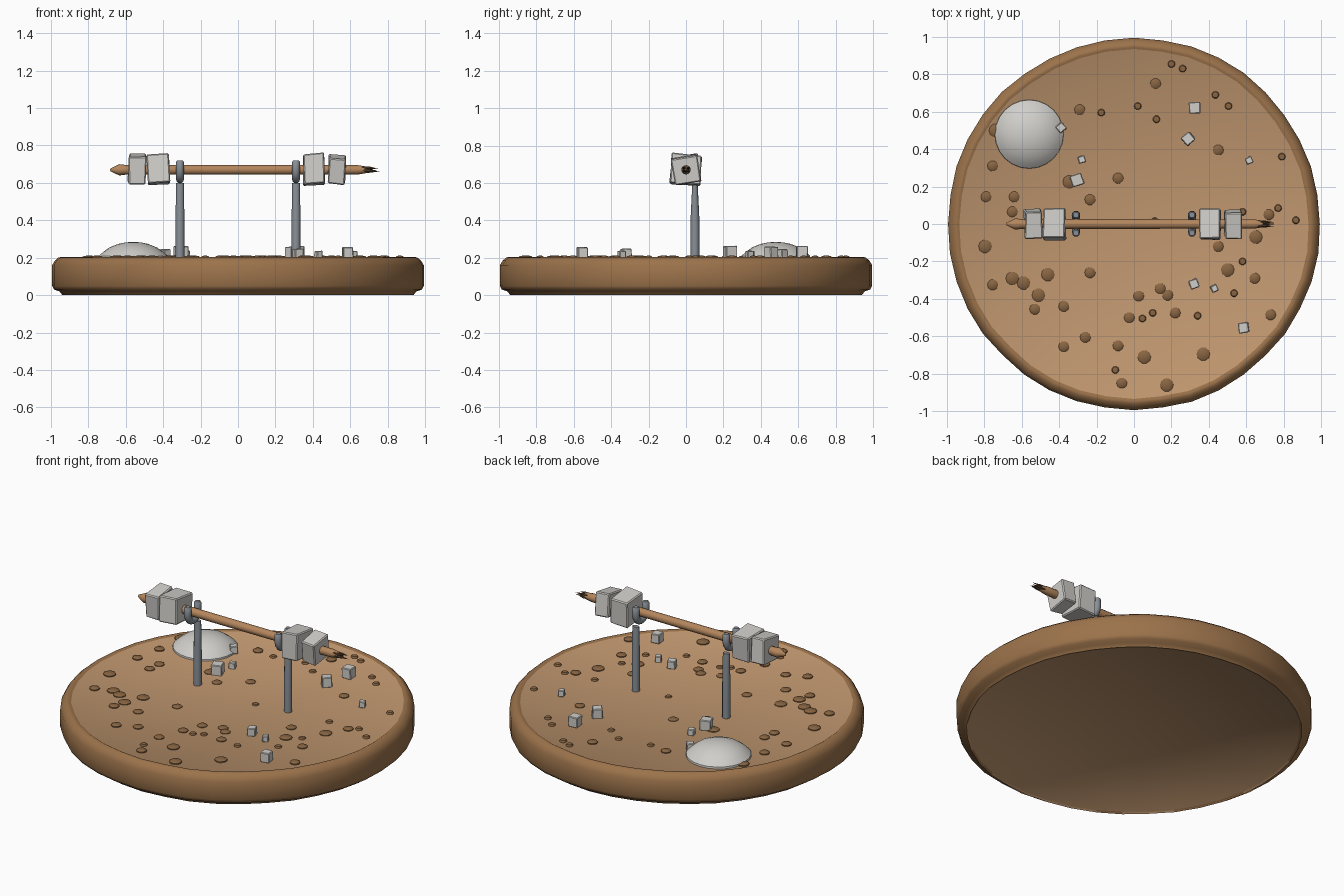
import bpy, bmesh, math, random
from mathutils import Matrix, Vector

if "Cube" in bpy.data.objects:
    bpy.data.objects.remove(bpy.data.objects["Cube"])
random.seed(4)


def mat(name, r, g, b):
    m = bpy.data.materials.new(name)
    m.diffuse_color = (r, g, b, 1)
    m.use_nodes = True
    m.node_tree.nodes["Principled BSDF"].inputs["Base Color"].default_value = m.diffuse_color
    return m


SAND = mat("sand", .53, .31, .16)
EARTH = mat("earth brown", .33, .17, .07)
PEBBLE = mat("pebble brown", .25, .13, .055)
WOOD = mat("wood", .46, .24, .11)
DARK = mat("dark wood", .10, .055, .03)
STONE = mat("stone", .63, .62, .59)
METAL = mat("metal", .25, .28, .31)


def finish(bm, name, mats, angle=None):
    bmesh.ops.recalc_face_normals(bm, faces=bm.faces)
    me = bpy.data.meshes.new(name)
    bm.to_mesh(me)
    bm.free()
    for m in mats:
        me.materials.append(m)
    ob = bpy.data.objects.new(name, me)
    bpy.context.collection.objects.link(ob)
    if angle:
        bpy.ops.object.select_all(action='DESELECT')
        ob.select_set(True)
        bpy.context.view_layer.objects.active = ob
        bpy.ops.object.shade_smooth_by_angle(angle=math.radians(angle))
    return ob


def lathe(bm, profile, n, M=Matrix(), jitter=0, sy=None):
    """Rings of (radius, height) around z, closed at both ends; sy flattens rings in y."""
    wob = [random.uniform(-jitter, jitter) for _ in range(n)]
    rings = []
    for k, (r, z) in enumerate(profile):
        if r == 0:
            rings.append([bm.verts.new(M @ Vector((0, 0, z)))])
            continue
        f = sy[k] if sy else 1
        ring = []
        for i in range(n):
            a = 2 * math.pi * i / n
            rr = r + wob[i]
            ring.append(bm.verts.new(M @ Vector((rr * math.cos(a), rr * f * math.sin(a), z))))
        rings.append(ring)
    for A, B in zip(rings, rings[1:]):
        for i in range(n):
            j = (i + 1) % n
            if len(A) == 1:
                bm.faces.new((A[0], B[i], B[j]))
            elif len(B) == 1:
                bm.faces.new((A[i], A[j], B[0]))
            else:
                bm.faces.new((A[i], A[j], B[j], B[i]))


def stone_block(bm, centre, size, M_rot, skew=0, bevel=.006):
    """Slightly uneven bevelled block."""
    b = bmesh.new()
    bmesh.ops.create_cube(b, size=1)
    for v in b.verts:
        v.co = Vector(v.co[i] * size[i] + random.uniform(-skew, skew) for i in range(3))
    bmesh.ops.bevel(b, geom=b.edges[:], offset=bevel, segments=1, affect='EDGES')
    b.transform(Matrix.Translation(centre) @ M_rot)
    tmp = bpy.data.meshes.new("tmp")
    b.to_mesh(tmp)
    b.free()
    bm.from_mesh(tmp)
    bpy.data.meshes.remove(tmp)


# round earth base: brown rim, sandy top and underside
bm = bmesh.new()
lathe(bm, [(0, .01), (.93, .01), (.94, 0), (.955, .02), (.985, .03), (.995, .05), (.995, .16),
           (.98, .185), (.96, .202), (.945, .204), (.935, .198), (0, .204)], 40, jitter=.004)
for f in bm.faces:
    c = f.calc_center_median()
    f.material_index = 1 if math.hypot(c.x, c.y) > .933 else 0
finish(bm, "earth_base", [SAND, EARTH], 50)

# flat pebbles scattered on the ground
big = [(-.74, .5), (-.65, -.29), (-.46, -.27), (-.51, -.38), (-.795, -.12), (-.59, -.315), (.5, -.245),
       (.055, -.71), (.37, -.695), (.175, -.86), (-.345, .225), (.65, -.07)]
medium = [(.115, .75), (-.29, .61), (-.755, .31), (-.79, .145), (-.64, .145), (-.65, .065), (-.235, .13),
          (-.085, .245), (-.235, -.26), (-.755, -.325), (-.53, -.455), (-.375, -.44), (.025, -.385),
          (-.025, -.5), (.22, -.475), (.14, -.345), (.18, -.38), (-.375, -.655), (-.26, -.605),
          (-.085, -.65), (-.065, -.85), (.645, -.29), (.73, -.485), (.45, .395), (.45, -.12), (.72, .05)]
small = [(.2, .855), (.26, .83), (.02, .63), (.12, .56), (-.175, .595), (.505, .63), (.435, .69), (.79, .36),
         (.865, .02), (.77, .085), (.58, .065), (.58, -.2), (.535, -.37), (.34, -.49), (.1, -.475),
         (.045, -.505), (-.1, -.78), (.11, .015)]
bm = bmesh.new()
for spots, r in ((big, .036), (medium, .029), (small, .02)):
    for x, y in spots:
        lathe(bm, [(0, .19), (r, .195), (r, .205), (r * .8, .21), (0, .212)], 10,
              Matrix.Translation((x, y, 0)))
finish(bm, "pebbles", [PEBBLE], 40)

# shallow stone mound
bm = bmesh.new()
lathe(bm, [(0, .19), (.185, .19), (.183, .21), (.16, .232), (.125, .256), (.08, .274), (.04, .282), (0, .285)],
      24, Matrix.Translation((-.56, .48, 0)))
finish(bm, "stone_mound", [STONE], 40)

# small loose stone cubes: x, y, size, turn in degrees
bm = bmesh.new()
for x, y, s, a in [(.325, .62, .06, 3), (.29, .455, .057, 40), (.615, .34, .036, 25), (-.39, .515, .045, 40),
                   (-.28, .345, .037, 20), (-.305, .235, .062, 20), (.32, -.32, .047, 20),
                   (.43, -.345, .036, 25), (.585, -.555, .055, 8)]:
    stone_block(bm, (x, y, .2 + s * .5), (s, s, s * 1.05), Matrix.Rotation(math.radians(a), 4, 'Z'), .002, .004)
finish(bm, "loose_stones", [STONE])

# two metal posts, each ending in a hook that cradles the bar
for side, x in (("left", -.31), ("right", .31)):
    bm = bmesh.new()
    lathe(bm, [(0, .19), (.023, .19), (.023, .42), (.022, .6), (0, .6)], 12,
          Matrix.Translation((x, .048, 0)), sy=[1, 1, 1, .65, 1])
    finish(bm, side + "_post", [METAL], 40)
    cu = bpy.data.curves.new(side + "_hook", 'CURVE')
    cu.dimensions = '3D'
    cu.bevel_depth = .021
    cu.bevel_resolution = 3
    cu.use_fill_caps = True
    sp = cu.splines.new('POLY')
    pts = [(.048, .72), (.048, .712)]
    pts += [(.048 * math.cos(t * math.pi / 8), .668 - .05 * math.sin(t * math.pi / 8)) for t in range(9)]
    pts += [(-.048, .712), (-.048, .72)]
    sp.points.add(len(pts) - 1)
    for i, (p, (y, z)) in enumerate(zip(sp.points, pts)):
        p.co = (x, y, z, 1)
        p.radius = .7 if i in (0, len(pts) - 1) else 1
    ob = bpy.data.objects.new(side + "_hook", cu)
    bpy.context.collection.objects.link(ob)
    bpy.ops.object.select_all(action='DESELECT')
    ob.select_set(True)
    bpy.context.view_layer.objects.active = ob
    bpy.ops.object.convert(target='MESH')
    ob.data.materials.clear()
    ob.data.materials.append(METAL)
    bpy.ops.object.shade_smooth_by_angle(angle=math.radians(40))

# wooden bar: sharpened left end, broken right end
along_x = Matrix.Translation((0, 0, .67)) @ Matrix.Rotation(math.pi / 2, 4, 'Y')
bm = bmesh.new()
lathe(bm, [(0, -.685), (.008, -.68), (.03, -.635), (.026, -.6), (.025, .6), (.025, .64), (.017, .69), (0, .69)],
      12, along_x)
finish(bm, "wooden_bar", [WOOD], 40)

# dark splinters at the broken end
bm = bmesh.new()
for dy, dz, tip in ((.01, .008, .75), (-.01, .01, .735), (0, -.008, .76), (.012, -.006, .72), (-.012, -.004, .745)):
    lathe(bm, [(0, .66), (.009, .665), (.008, .70), (0, tip)], 6,
          Matrix.Translation((0, dy, dz)) @ along_x)
finish(bm, "bar_splinters", [DARK])

# four stone weights threaded on the bar: x, thickness, width, roll in degrees
for name, x, t, w, roll in (("outer_left_weight", -.54, .09, .15, 6), ("inner_left_weight", -.424, .12, .158, -5),
                            ("inner_right_weight", .405, .115, .162, -4), ("outer_right_weight", .528, .095, .14, 9)):
    bm = bmesh.new()
    R = Matrix.Rotation(math.radians(roll), 4, 'X') @ Matrix.Rotation(math.radians(roll * .3), 4, 'Y')
    stone_block(bm, (x, 0, .672), (t, w, w), R, .005, .006)
    finish(bm, name, [STONE])
